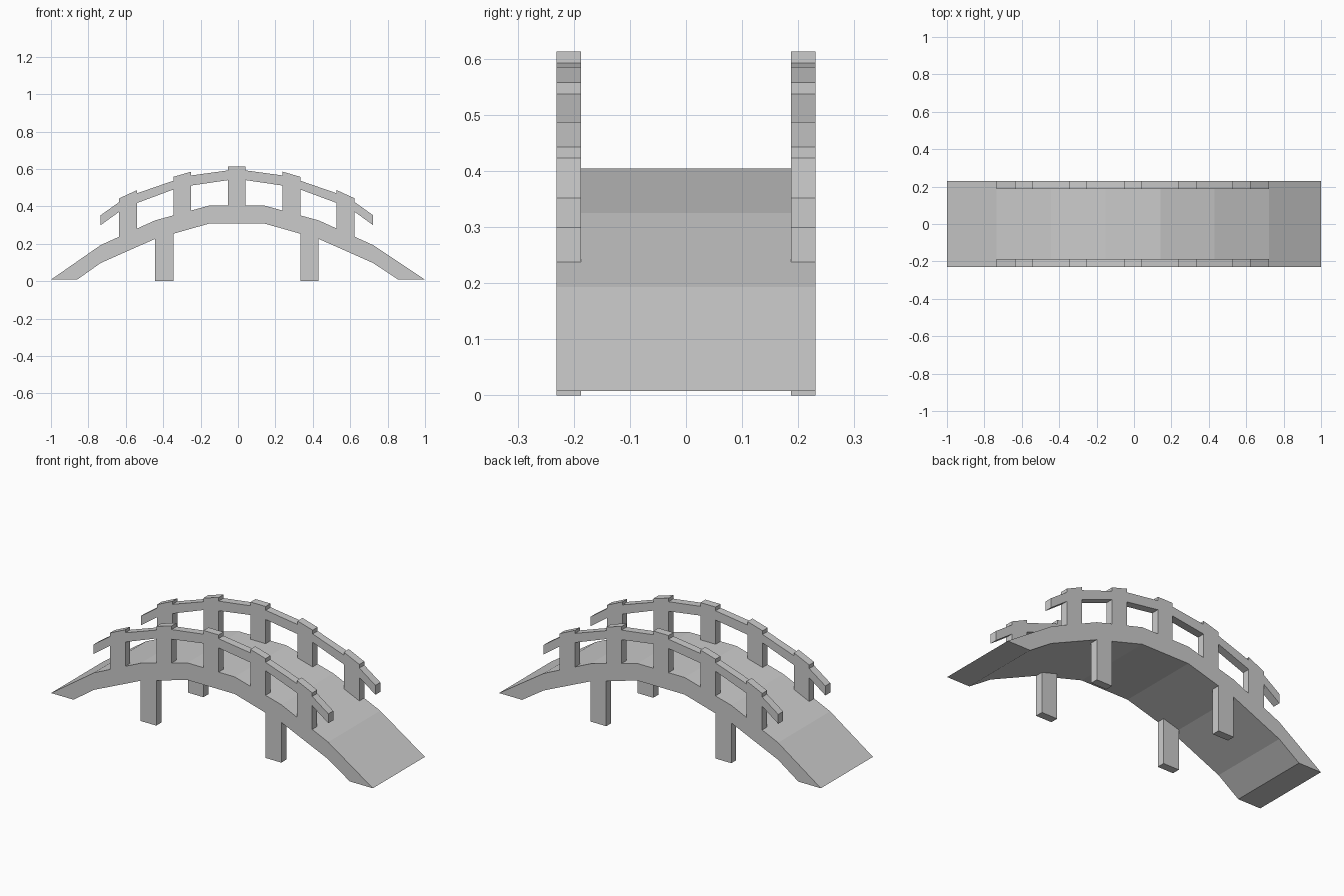
import bpy
import bmesh

if "Cube" in bpy.data.objects:
    bpy.data.objects.remove(bpy.data.objects["Cube"])

C = -0.006          # symmetry axis of the bays
Y_IN, Y_OUT = 0.187, 0.231


def prism(name, profile, y0, y1):
    """Extrude an x-z outline from y0 to y1."""
    bm = bmesh.new()
    face = bm.faces.new([bm.verts.new((x, y0, z)) for x, z in profile])
    new = bmesh.ops.extrude_face_region(bm, geom=[face])["geom"]
    verts = [g for g in new if isinstance(g, bmesh.types.BMVert)]
    bmesh.ops.translate(bm, verts=verts, vec=(0, y1 - y0, 0))
    bmesh.ops.recalc_face_normals(bm, faces=bm.faces)
    mesh = bpy.data.meshes.new(name)
    bm.to_mesh(mesh)
    bm.free()
    obj = bpy.data.objects.new(name, mesh)
    bpy.context.collection.objects.link(obj)


def flip(points):
    return [(2 * C - x, z) for x, z in reversed(points)]


def height(line, x):
    for (x0, z0), (x1, z1) in zip(line, line[1:]):
        if x0 <= x <= x1:
            return z0 + (z1 - z0) * (x - x0) / (x1 - x0)


def pair(name, profile):
    """Same part on the front and back side."""
    prism("front_" + name, profile, -Y_OUT, -Y_IN)
    prism("back_" + name, profile, Y_IN, Y_OUT)


# Arched deck
top_half = [(-0.734, 0.193), (-0.443, 0.325), (-0.153, 0.404)]
low_half = [(-0.734, 0.097), (-0.443, 0.25), (-0.153, 0.308)]
low_half[1] = (-0.443, 0.226)
top = [(-1, 0.008)] + top_half + flip(top_half) + [(1, 0.008)]
low = [(-0.86, 0.008)] + low_half + flip(low_half) + [(0.857, 0.008)]
prism("deck", top + low[::-1], -Y_OUT, Y_OUT)

# Support legs, cut to the deck underside
a, b = -0.443, -0.346
leg = [(a, 0), (b, 0), (b, height(low, b)), (a, height(low, a))]
pair("left_leg", leg)
pair("right_leg", flip(leg))

# Railing posts: x range and sloped top heights
posts = {"outer": (-0.635, -0.539, 0.443, 0.487),
         "inner": (-0.345, -0.251, 0.558, 0.585)}
for label, (x0, x1, z0, z1) in posts.items():
    post = [(x0, height(top, x0)), (x1, height(top, x1)), (x1, z1), (x0, z0)]
    pair("left_%s_post" % label, post)
    pair("right_%s_post" % label, flip(post))
pair("middle_post", [(-0.053, 0.404), (0.041, 0.404), (0.041, 0.613), (-0.053, 0.613)])

# Handrail pieces between the posts: x0, top0, bottom0, x1, top1, bottom1
rails = {"end": (-0.735, 0.352, 0.299, -0.635, 0.423, 0.371),
         "side": (-0.539, 0.47, 0.418, -0.345, 0.537, 0.49),
         "centre": (-0.251, 0.565, 0.511, -0.053, 0.592, 0.54)}
for label, (x0, t0, b0, x1, t1, b1) in rails.items():
    rail = [(x0, b0), (x1, b1), (x1, t1), (x0, t0)]
    pair("left_%s_rail" % label, rail)
    pair("right_%s_rail" % label, flip(rail))
